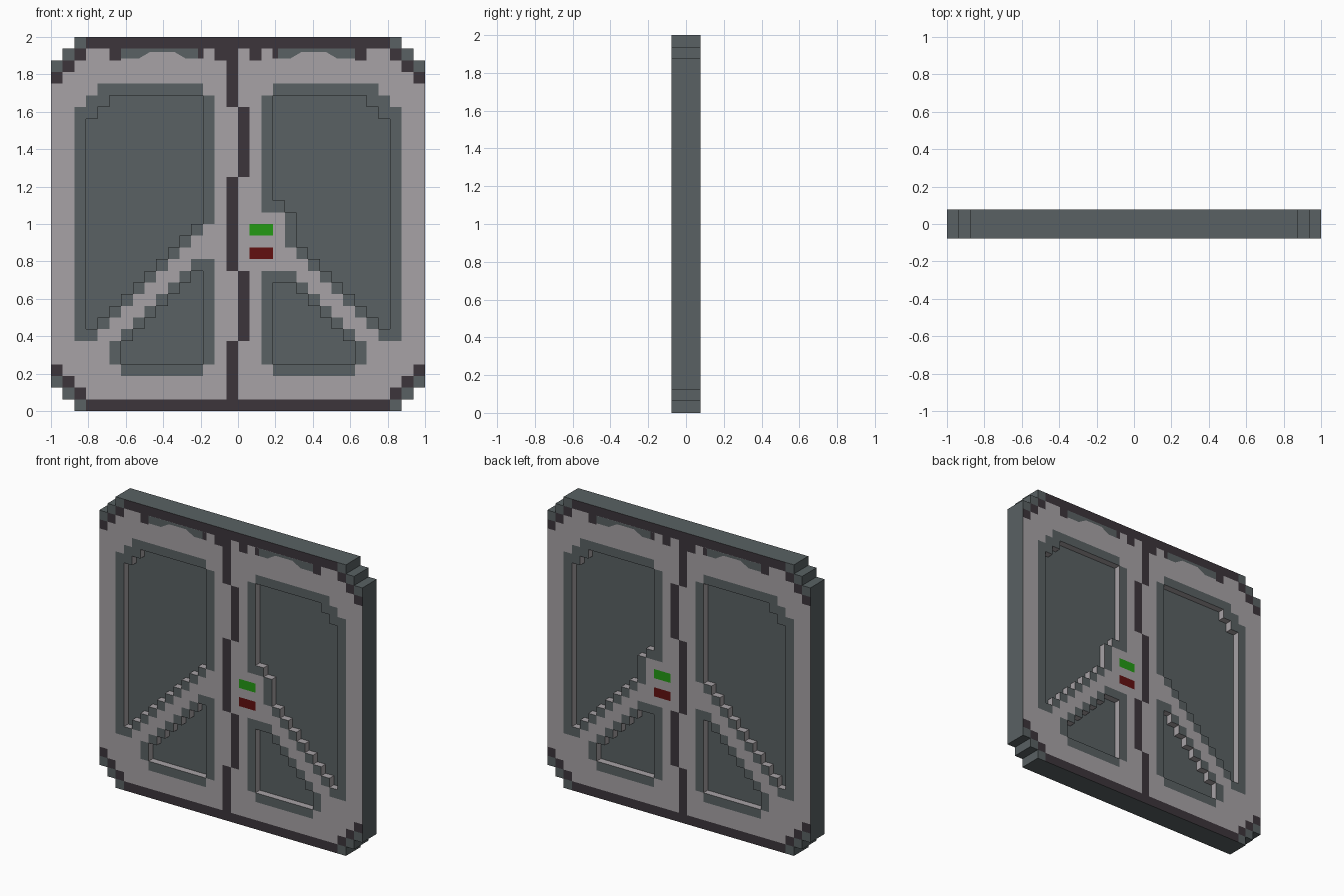
import bpy
import bmesh

cube = bpy.data.objects.get("Cube")
if cube:
    bpy.data.objects.remove(cube, do_unlink=True)

N = 32                # cells along each side
CELL = 2 / N
THICK = 0.078         # half thickness of the door
SLAB = CELL / 2       # half thickness of the recessed panels


def material(name, rgb):
    m = bpy.data.materials.new(name)
    m.use_nodes = True
    m.diffuse_color = (*rgb, 1)
    m.node_tree.nodes["Principled BSDF"].inputs["Base Color"].default_value = (*rgb, 1)
    return m


MATS = [
    material("slate_grey", (0.10, 0.12, 0.125)),
    material("light_grey", (0.39, 0.365, 0.38)),
    material("dark_trim", (0.045, 0.036, 0.044)),
    material("green_light", (0.017, 0.32, 0.007)),
    material("red_light", (0.122, 0.005, 0.005)),
]
SLATE, LIGHT, DARK, GREEN, RED = range(len(MATS))


# Layout rules on the cell grid
def inside(c, r):
    if not (0 <= c < N and 0 <= r < N):
        return False
    return min(c, N - 1 - c) + min(r, N - 1 - r) >= 2


def seam_column(r):
    return 16 if 6 <= r < 12 or 20 <= r < 26 else 15


def recessed(c, r):
    m = min(c, N - 1 - c)          # column counted from the nearer side
    if not 3 <= m <= 12:
        return False
    low = m + 4                    # diagonal brace under the window
    if c == 19:
        low = 18
    elif c == 20:
        low = 17
    upper = low <= r < min(27, 22 + m)
    lower = m >= 6 and 4 <= r < min(m, 12 if c < 16 else 11)
    return upper or lower


def bordered(c, r):
    m = min(c, N - 1 - c)
    if not 2 <= m <= 13:
        return False
    low = max(6, m + 3)
    if c in (18, 19):
        low = 17
    upper = low <= r < min(28, 24 + m, 40 - m)
    base = 4 if m in (5, 13) else 3
    lower = m >= 5 and base <= r < min(m + 1, 13 if c < 16 else 12)
    return upper or lower


def colour(c, r):
    m, k = min(c, N - 1 - c), min(r, N - 1 - r)
    if c in (17, 18) and r in (13, 15):
        return GREEN if r == 15 else RED
    if c == seam_column(r):
        return DARK
    if m < 3 and k < 3 and m + k == 2:
        return SLATE
    if k == 0 or (m < 3 and m + k == 3):
        return DARK
    if r == 30 and m in (5, 14):
        return DARK
    return SLATE if recessed(c, r) or bordered(c, r) else LIGHT


def half_depth(c, r):
    if not inside(c, r):
        return 0
    return SLAB if recessed(c, r) else THICK


def part_of(c, r):
    s = seam_column(r)
    return "centre_seam" if c == s else "right_leaf" if c < s else "left_leaf"


def finish(name, bm):
    mesh = bpy.data.meshes.new(name)
    bm.to_mesh(mesh)
    bm.free()
    for m in MATS:
        mesh.materials.append(m)
    obj = bpy.data.objects.new(name, mesh)
    bpy.context.collection.objects.link(obj)
    return obj


def quad(bm, points, mat):
    face = bm.faces.new([bm.verts.new(p) for p in points])
    face.material_index = mat


def build_part(name):
    bm = bmesh.new()
    for c in range(N):
        for r in range(N):
            h = half_depth(c, r)
            if not h or part_of(c, r) != name:
                continue
            x0, z0 = c * CELL - 1, r * CELL
            x1, z1 = x0 + CELL, z0 + CELL
            ring = [(x0, z0), (x1, z0), (x1, z1), (x0, z1)]
            quad(bm, [(x, -h, z) for x, z in ring], colour(c, r))
            quad(bm, [(x, h, z) for x, z in reversed(ring)], colour(c, r))
            # Step walls towards shallower neighbours
            for i, (dc, dr) in enumerate([(0, -1), (1, 0), (0, 1), (-1, 0)]):
                g = half_depth(c + dc, r + dr)
                if g >= h:
                    continue
                (ax, az), (bx, bz) = ring[i], ring[(i + 1) % 4]
                mat = LIGHT if g else SLATE
                quad(bm, [(ax, -h, az), (ax, -g, az), (bx, -g, bz), (bx, -h, bz)], mat)
                quad(bm, [(ax, g, az), (ax, h, az), (bx, h, bz), (bx, g, bz)], mat)
    bmesh.ops.remove_doubles(bm, verts=bm.verts, dist=0.0001)
    bmesh.ops.dissolve_limit(bm, angle_limit=0.01, verts=bm.verts, edges=bm.edges,
                             delimit={'MATERIAL'})
    finish(name, bm)


for part in ("left_leaf", "right_leaf", "centre_seam"):
    build_part(part)


# Painted marks under the top trim, repeated on both leaves and both sides
def painted_plates(name, outline, mat, lift):
    bm = bmesh.new()
    for sx in (-1, 1):
        for sy in (-1, 1):
            pts = [(sx * x, sy * (THICK + lift), z) for x, z in outline]
            quad(bm, pts if sx * sy < 0 else pts[::-1], mat)
    finish(name, bm)


top, low, mid = 1.9375, 1.885, 1.92
painted_plates("top_scallops",
               [(0.19, top), (0.19, low), (0.28, low), (0.34, mid),
                (0.47, mid), (0.53, low), (0.625, low), (0.625, top)],
               SLATE, 0.001)
painted_plates("trim_drips",
               [(0.185, top), (0.185, low), (0.215, low), (0.215, top)],
               DARK, 0.002)

# Make every face point outwards
for obj in bpy.context.collection.objects:
    if obj.name in ("top_scallops", "trim_drips"):
        bm = bmesh.new()
        bm.from_mesh(obj.data)
        for f in bm.faces:
            f.normal_update()
            if f.normal.y * f.calc_center_median().y < 0:
                f.normal_flip()
        bm.to_mesh(obj.data)
        bm.free()
